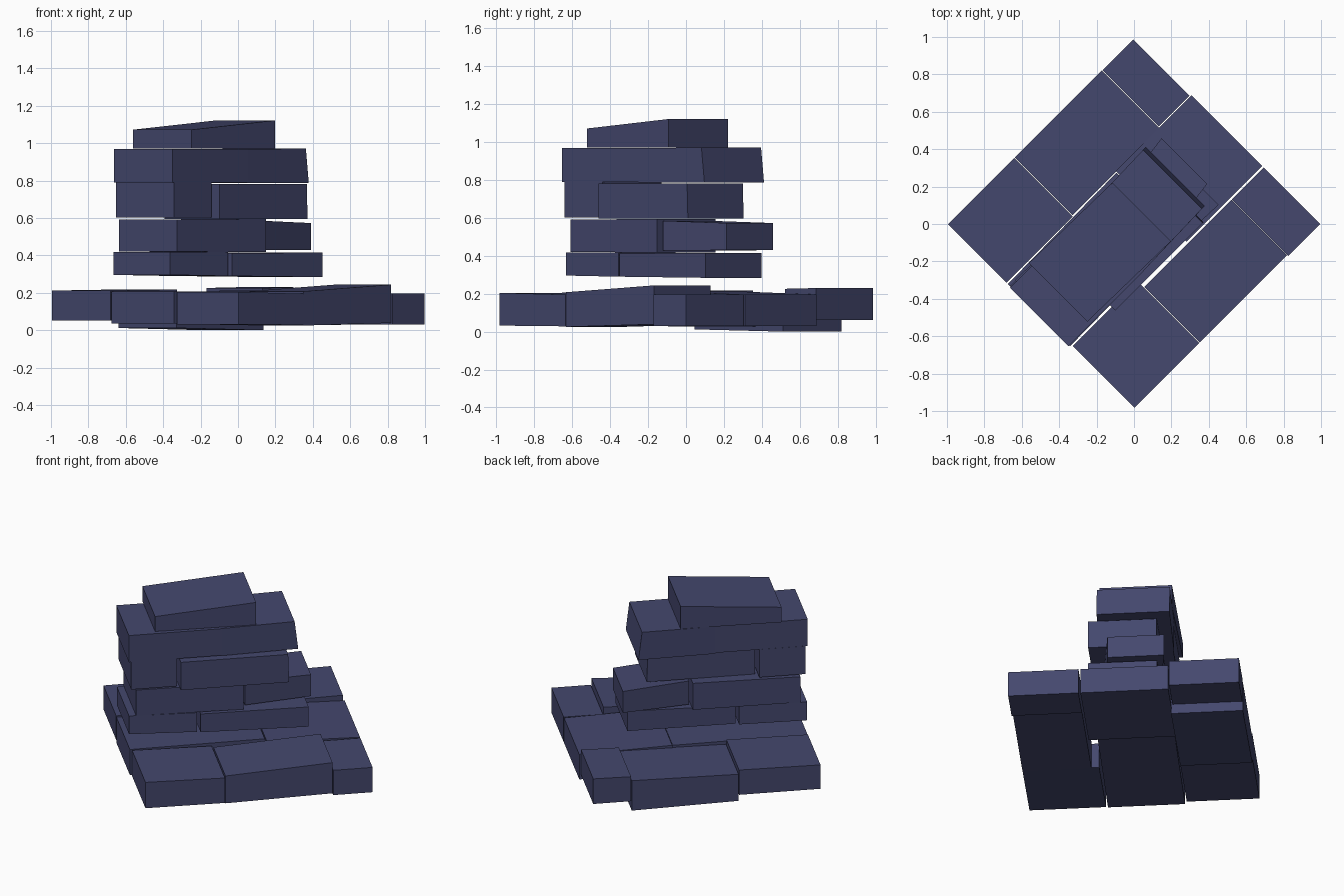
import bpy, bmesh
from mathutils import Matrix
from math import radians

if "Cube" in bpy.data.objects:
    bpy.data.objects.remove(bpy.data.objects["Cube"])

mat = bpy.data.materials.new("slate_blue")
mat.diffuse_color = (0.058, 0.064, 0.155, 1)
mat.use_nodes = True
mat.node_tree.nodes["Principled BSDF"].inputs["Base Color"].default_value = mat.diffuse_color
TURN = Matrix.Rotation(radians(45), 4, 'Z')


def brick(name, u, v, z, skew=0.0, rise=(0, 0), roll=0.0, end_lean=0.0):
    """Block laid along the diagonal; skew shifts the far end sideways,
    rise lifts its bottom/top, roll lifts the top of the back edge."""
    bm = bmesh.new()
    bmesh.ops.create_cube(bm, size=1)
    for p in bm.verts:
        far, back, top = (c > 0 for c in p.co)
        p.co.x = u[far] - (end_lean if far and top else 0)
        p.co.y = v[back] + skew * far
        p.co.z = z[top] + rise[top] * far + roll * (top and back)
    bm.transform(TURN)
    me = bpy.data.meshes.new(name)
    bm.to_mesh(me)
    bm.free()
    me.materials.append(mat)
    ob = bpy.data.objects.new(name, me)
    bpy.context.collection.objects.link(ob)


# Paved base: three rows of blocks
brick("base_back_left", (-.705, -.203), (.26, .703), (.052, .212), rise=(0, .006))
brick("base_back_middle", (-.2, .458), (.265, .703), (.012, .19), rise=(-.012, .01))
brick("base_back_right", (.462, .695), (.275, .7), (.062, .226), rise=(0, .004))
brick("base_middle_left", (-.705, .128), (-.22, .25), (.036, .207), skew=.01)
brick("base_middle_right", (.132, .705), (-.265, .27), (.028, .212), rise=(.002, -.016))
brick("base_front_left", (-.693, -.203), (-.697, -.23), (.032, .205), rise=(-.004, -.01))
brick("base_front_middle", (-.2, .46), (-.697, -.277), (.025, .208), rise=(.014, .036))
brick("base_front_right", (.463, .705), (-.705, -.277), (.03, .196))

# Stacked courses of the tower
brick("course1_left", (-.705, -.29), (-.19, .235), (.296, .418), skew=-.025, rise=(-.006, 0))
brick("course1_right", (-.27, .392), (-.225, .195), (.29, .412), skew=-.022, rise=(-.006, .004))
brick("course2_left", (-.663, -.003), (-.2, .238), (.421, .592), skew=-.015, rise=(-.004, .002))
brick("course2_right", (.01, .428), (-.18, .165), (.428, .585), skew=.055, rise=(.002, -.012))
brick("course3_left", (-.695, -.412), (-.21, .228), (.603, .79))
brick("course3_right", (-.397, .27), (-.256, .16), (.596, .782), end_lean=.006)
brick("course4_left", (-.71, -.14), (-.215, .227), (.789, .968))
brick("course4_right", (-.14, .336), (-.213, .232), (.786, .968), skew=.014, rise=(.002, .004), end_lean=.022)

# Sloping capstone
brick("capstone", (-.545, .075), (-.193, .25), (.972, 1.072), skew=-.012, rise=(0, .05), roll=.0)
